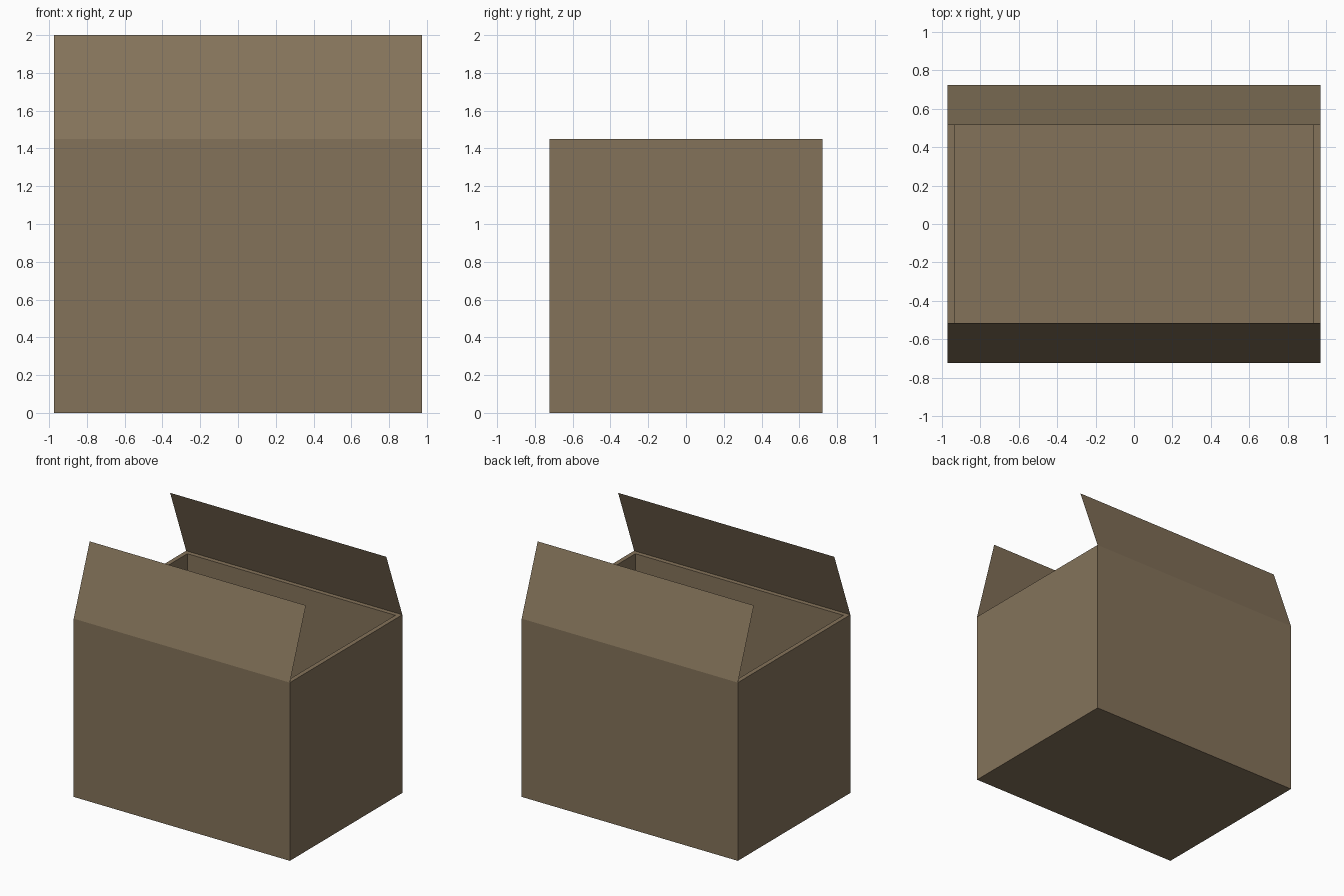
import bpy, bmesh
from mathutils import Vector

if "Cube" in bpy.data.objects:
    bpy.data.objects.remove(bpy.data.objects["Cube"])

HX, HY, H = 0.973, 0.723, 1.45   # half width, half depth, wall height
T = 0.037                        # cardboard thickness
FLAP_Y, TOP = 0.517, 2.0         # upper edge of the flaps

card = bpy.data.materials.new("cardboard_brown")
card.diffuse_color = (0.231, 0.171, 0.102, 1)
card.use_nodes = True
card.node_tree.nodes["Principled BSDF"].inputs["Base Color"].default_value = card.diffuse_color


def add_object(name, bm):
    mesh = bpy.data.meshes.new(name)
    bm.to_mesh(mesh)
    bm.free()
    mesh.materials.append(card)
    obj = bpy.data.objects.new(name, mesh)
    bpy.context.collection.objects.link(obj)
    return obj


# Hollow body: block with the top inset to a rim and pushed down to the floor
bm = bmesh.new()
bmesh.ops.create_cube(bm, size=1)
bmesh.ops.scale(bm, vec=(2 * HX, 2 * HY, H), verts=bm.verts)
bmesh.ops.translate(bm, vec=(0, 0, H / 2), verts=bm.verts)
bm.normal_update()
top = max(bm.faces, key=lambda f: f.calc_center_median().z)
bmesh.ops.inset_region(bm, faces=[top], thickness=T, use_even_offset=True)
floor = bmesh.ops.extrude_discrete_faces(bm, faces=[top])["faces"][0]
bmesh.ops.translate(bm, vec=(0, 0, T - H), verts=floor.verts)
add_object("box_body", bm)

# Single-sheet flaps leaning inward from the long edges
for name, s in (("front_flap", -1), ("back_flap", 1)):
    bm = bmesh.new()
    corners = [(s * HX, s * HY, H), (-s * HX, s * HY, H),
               (-s * HX, s * FLAP_Y, TOP), (s * HX, s * FLAP_Y, TOP)]
    face = bm.faces.new([bm.verts.new(c) for c in corners])
    face.normal_update()
    if face.normal.dot(Vector((0, s, 0))) < 0:
        face.normal_flip()
    add_object(name, bm)
